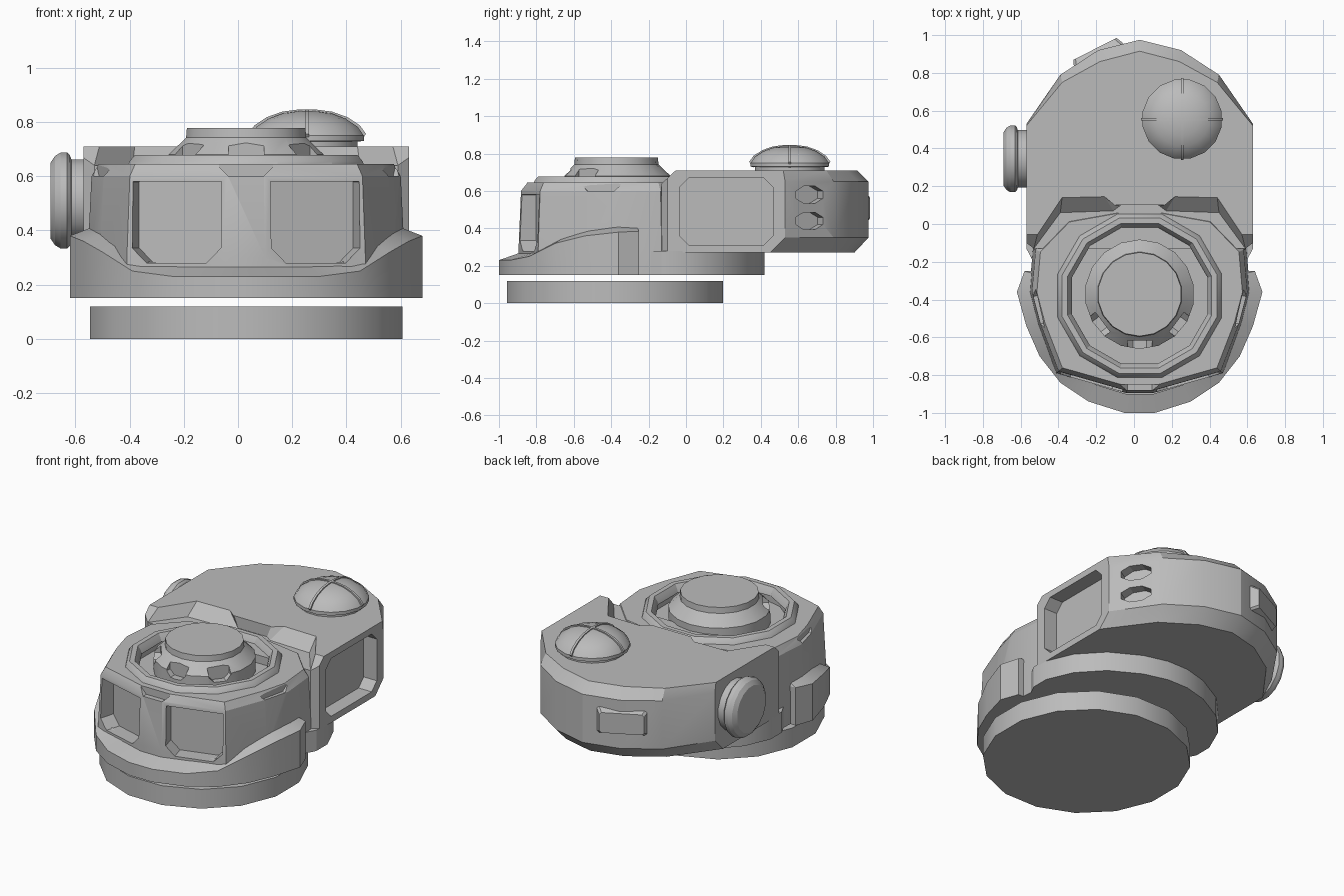
import bpy, bmesh, math
from mathutils import Matrix, Vector

if bpy.data.objects.get("Cube"):
    bpy.data.objects.remove(bpy.data.objects["Cube"])

grey = bpy.data.materials.new("plain_grey")
grey.use_nodes = True
grey.diffuse_color = (0.5, 0.5, 0.5, 1)
grey.node_tree.nodes["Principled BSDF"].inputs["Base Color"].default_value = (0.5, 0.5, 0.5, 1)

CX, CY = 0.03, -0.38   # turret axis


def finish(name, bm, angle=25):
    bmesh.ops.recalc_face_normals(bm, faces=bm.faces)
    mesh = bpy.data.meshes.new(name)
    bm.to_mesh(mesh)
    bm.free()
    mesh.materials.append(grey)
    ob = bpy.data.objects.new(name, mesh)
    bpy.context.scene.collection.objects.link(ob)
    smooth(ob, angle)
    return ob


def smooth(ob, angle=25):
    bpy.ops.object.select_all(action="DESELECT")
    ob.select_set(True)
    bpy.context.view_layer.objects.active = ob
    bpy.ops.object.shade_smooth_by_angle(angle=math.radians(angle))


def loft(name, loops, matrix=None):
    """Skin a stack of equal-length loops and cap both ends."""
    bm = bmesh.new()
    rows = [[bm.verts.new(p) for p in loop] for loop in loops]
    n = len(rows[0])
    for a, b in zip(rows, rows[1:]):
        for i in range(n):
            j = (i + 1) % n
            bm.faces.new((a[i], a[j], b[j], b[i]))
    bm.faces.new(rows[0])
    bm.faces.new(rows[-1])
    if matrix:
        bm.transform(matrix)
    return finish(name, bm)


def turned(name, profile, sides, matrix):
    """Lathe of (radius, height) pairs about local z."""
    turn = [2 * math.pi * (i + 0.5) / sides for i in range(sides)]
    return loft(name, [[(r * math.cos(t), r * math.sin(t), z) for t in turn]
                       for r, z in profile], matrix)


def mirrored(half):
    """Full outline from half of it, listed front to back as (offset, y)."""
    right = [(CX + x, y) for x, y in half]
    return right + [(CX - x, y) for x, y in reversed(half) if x > 0]


def at_z(points, z, scale=1):
    return [(CX + (x - CX) * scale, CY + (y - CY) * scale, z) for x, y in points]


def cut(ob, cutters):
    for c in cutters:
        m = ob.modifiers.new("cut", "BOOLEAN")
        m.operation, m.solver, m.object = "DIFFERENCE", "EXACT", c
    deps = bpy.context.evaluated_depsgraph_get()
    mesh = bpy.data.meshes.new_from_object(ob.evaluated_get(deps))
    ob.modifiers.clear()
    ob.data = mesh
    for c in cutters:
        bpy.data.objects.remove(c)
    smooth(ob)


def plate(name, w, h, corner, depth, matrix, low_only=False, taper=0.0):
    """Chamfered rectangle in local xy, running along local z."""
    c, t = corner, 0 if low_only else corner
    def loop(s, z):
        a, b = w / 2 - s, h / 2 - s
        return [(-a + c, -b, z), (a - c, -b, z), (a, -b + c, z), (a, b - t - .001, z),
                (a - t - .001, b, z), (-a + t + .001, b, z), (-a, b - t - .001, z), (-a, -b + c, z)]
    return loft(name, [loop(0, -depth), loop(taper, depth)], matrix)


def facing(pos, normal):
    """Local z along the normal, local y upward."""
    n = Vector(normal).normalized()
    x = Vector((0, 0, 1)).cross(n).normalized()
    m = Matrix((x, n.cross(x), n)).transposed().to_4x4()
    m.translation = pos
    return m


axis = Matrix.Translation((CX, CY, 0))

# Foot disc
turned("base_disc", [(.588, 0), (.588, .12)], 16, axis)

# Low deck under both halves
deck = mirrored([(.3, -.7), (.6, -.13), (.6, -.02), (.53, .14), (.4, .28), (.22, .38), (.07, .42)])
loft("lower_deck", [at_z(deck, .15), at_z(deck, .28)])

# Front skirt with rising cheeks
half = [(.08, -1), (.27, -.94), (.42, -.84), (.53, -.7), (.6, -.54), (.65, -.36), (.61, -.25)]
rise = [.23, .23, .25, .32, .36, .38, .385]
skirt = mirrored(half)
heights = rise + rise[::-1]
outer = [(x, y, z) for (x, y), z in zip(skirt, heights)]
inner = [(CX + (x - CX) * .86, CY + (y - CY) * .84, z + .035) for x, y, z in outer]
loft("front_skirt", [at_z(skirt, .15), outer, inner, [(x, y, .18) for x, y, z in inner]])

# Turret body with two front pockets, rim notches and a ring well
body = mirrored([(.07, -.895), (.44, -.79), (.54, -.53), (.585, -.36), (.565, -.13),
                 (.4, .04), (.12, .09)])
turret = loft("turret_body", [at_z(body, .15), at_z(body, .3), at_z(body, .6, .975), at_z(body, .645, .93)])
cutters = [turned("well_cutter", [(.385, .59), (.385, .8)], 14, axis)]
for side in (-1, 1):
    cutters.append(plate("window_cutter", .34, .3, .055, .085,
                         facing((CX + side * .255, -.835, .43), (side * .28, -.96, 0)), True))
    cutters.append(plate("notch_cutter", .22, .1, .035, .035,
                         facing((CX + side * .56, -.46, .65), (side * .97, -.22, 0)), True))
cutters.append(plate("notch_cutter", .2, .1, .035, .03, facing((CX, -.88, .65), (0, -1, 0)), True))
cut(turret, cutters)

# Raised ring around the well
bm_ring = [(.455, .63), (.445, .655), (.425, .678), (.395, .678), (.38, .655), (.37, .63)]
turned("top_ring", bm_ring + [(.37, .6), (.455, .6)], 12, axis)
ring = bpy.data.objects["top_ring"]
cut(ring, [turned("ring_bore", [(.372, .5), (.372, .66), (.395, .8)], 12, axis)])

# Centre hub with three scooped notches
hub = turned("hub", [(.29, .58), (.29, .68), (.225, .742), (.222, .778)], 18,
             Matrix.Translation((CX, -.372, 0)))
cut(hub, [plate("scoop_cutter", .13, .1, .03, .045,
                facing((CX + .29 * math.cos(a), -.372 + .29 * math.sin(a), .69),
                       (math.cos(a), math.sin(a), 0)), True)
          for a in map(math.radians, (217, 270, 323))])

# Rear housing with chamfered back
front = [(.56, -.13), (.6, -.1)]
mid = mirrored(front + [(.6, .53), (.42, .79), (.22, .92), (0, .975)])
top = mirrored(front + [(.6, .52), (.41, .75), (.21, .86), (0, .915)])
low = mirrored(front + [(.6, .45), (.4, .72), (.2, .85), (0, .9)])
housing = loft("rear_housing", [at_z(low, .27), at_z(mid, .35), at_z(mid, .65), at_z(top, .71)])

# Sloped recess where the turret sits in the housing
seat_low = mirrored([(.7, -.5), (.7, -.13), (.56, -.13), (.42, .06), (.14, .07), (.1, .1)])
seat_top = mirrored([(.7, -.5), (.7, -.05), (.54, -.05), (.41, .145), (.19, .15), (.13, .1)])
side_pocket = plate("pocket_cutter", .5, .36, .05, .09, facing((CX + .6, .215, .49), (1, 0, 0)))
slots = [turned("port_cutter", [(.05, -.06), (.05, .06)], 8, facing((CX + .51, .66, z), (.83, .5, 0)) @
                Matrix.Diagonal((1.9, 1, 1, 1))) for z in (.44, .58)]
cut(housing, [loft("seat_cutter", [at_z(seat_low, .64), at_z(seat_top, .715)]), side_pocket] + slots)

# Raised panel on the back
plate("back_panel", .3, .17, .012, .025, facing((-.195, .905, .51), (-.45, .89, 0)), taper=.022)

# Side knob
turned("side_knob", [(.155, -.03), (.155, .045), (.17, .05), (.18, .06), (.18, .085),
                     (.168, .105), (.142, .122), (.12, .122)], 16, facing((-.57, .345, .51), (-1, 0, 0)))

# Domed cap with crossed ribs
dome_at = Matrix.Translation((.255, .555, 0))
dome = [(.19, .7), (.19, .728), (.213, .73), (.213, .75), (.19, .782), (.145, .812), (.09, .832), (.03, .84)]
turned("dome_cap", dome, 16, dome_at)
arc = dome[3:]
path = [(-r, z) for r, z in arc] + [(r, z) for r, z in reversed(arc)]
path = [(x * 1.02, z + .006) for x, z in path]
strip = path + [(x * .9, z - .03) for x, z in reversed(path)]
for name, spin in (("dome_rib_across", 0), ("dome_rib_along", math.pi / 2)):
    loft(name, [[(x, w, z) for x, z in strip] for w in (-.007, .007)],
         dome_at @ Matrix.Rotation(spin, 4, "Z"))
